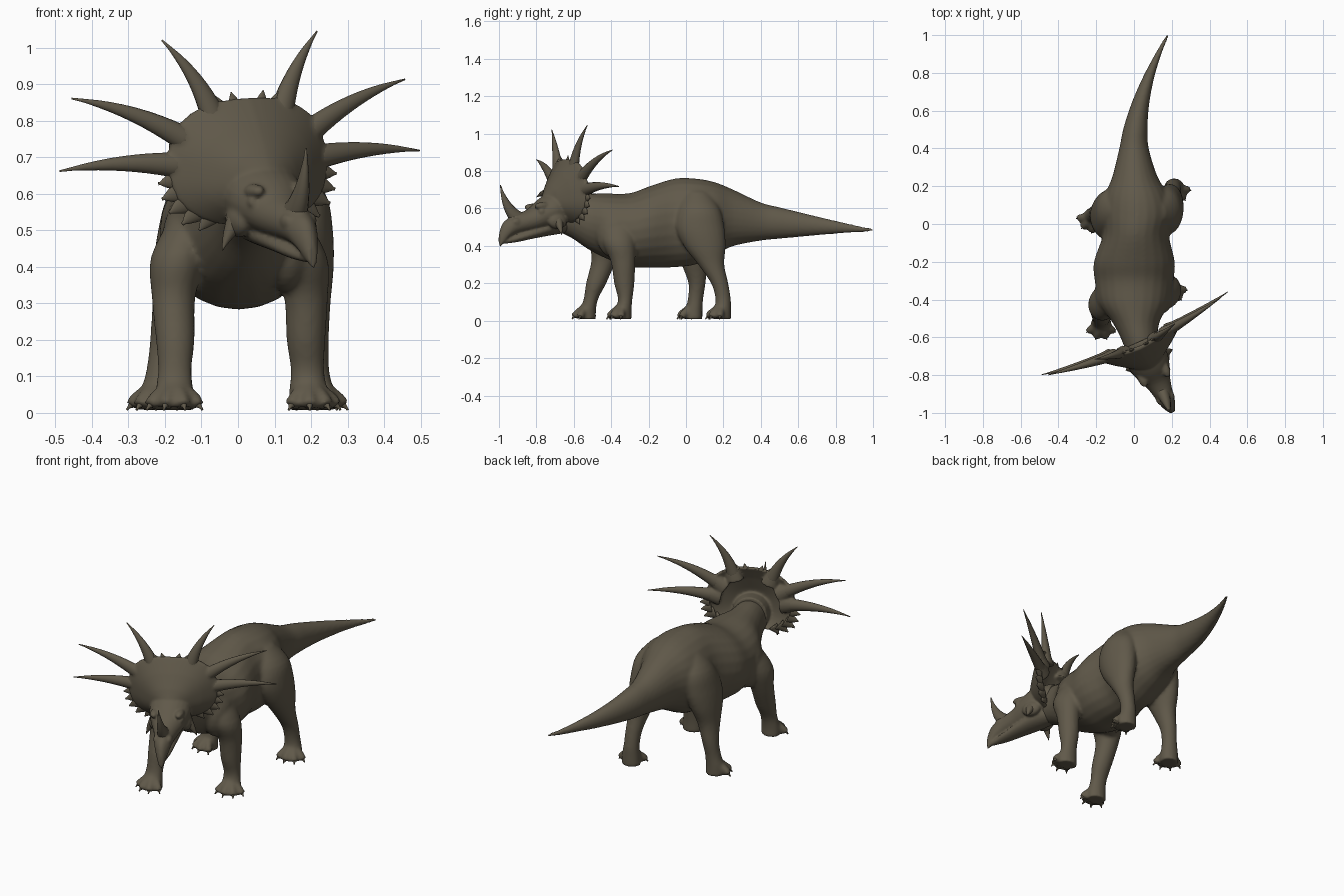
import bpy, bmesh, math
from mathutils import Matrix, Vector

old = bpy.data.objects.get("Cube")
if old:
    bpy.data.objects.remove(old, do_unlink=True)

# One olive-brown hide colour
hide = bpy.data.materials.new("olive_brown_hide")
hide.use_nodes = True
COLOUR = (.118, .1, .068, 1)
hide.diffuse_color = COLOUR
shader = hide.node_tree.nodes["Principled BSDF"]
shader.inputs["Base Color"].default_value = COLOUR
shader.inputs["Roughness"].default_value = .8


def smooth_path(keys, steps=4):
    """Catmull-Rom interpolation of tuples of any length."""
    out = []
    for i in range(len(keys) - 1):
        quad = [keys[max(i - 1, 0)], keys[i], keys[i + 1], keys[min(i + 2, len(keys) - 1)]]
        for k in range(steps):
            t = k / steps
            out.append([b + t * ((c - a) + t * ((2 * a - 5 * b + 4 * c - d) + t * (3 * (b - c) + d - a))) / 2
                        for a, b, c, d in zip(*quad)])
    return out + [list(keys[-1])]


def skin(bm, rings):
    """Joins closed rings of points into a capped tube."""
    loops = [[bm.verts.new(point) for point in ring] for ring in rings]
    count = len(loops[0])
    for a, b in zip(loops, loops[1:]):
        for i in range(count):
            j = (i + 1) % count
            bm.faces.new((a[i], a[j], b[j], b[i]))
    bm.faces.new(loops[0][::-1])
    bm.faces.new(loops[-1])


def oval(centre, a, b, count=24):
    angles = [i * math.tau / count for i in range(count)]
    return [Vector(centre) + a * math.cos(t) + b * math.sin(t) for t in angles]


def loft(bm, keys, depth_axis=Vector((0, 0, 1))):
    """Keys are x, y, z, half width along x and half depth along the depth axis."""
    skin(bm, [oval((x, y, z), Vector((max(w, .002), 0, 0)), depth_axis * max(d, .002))
              for x, y, z, w, d in smooth_path(keys)])


def horn(bm, base, mid, tip, radius, flat=1, end=.06):
    """Tapered spike that bends through a middle control point."""
    p, q, r = Vector(base), Vector(mid), Vector(tip)
    rings = []
    for i in range(11):
        t = i / 10
        point = p * (1 - t) ** 2 + q * 2 * t * (1 - t) + r * t * t
        tangent = ((q - p) * (1 - t) + (r - q) * t).normalized()
        side = tangent.cross(Vector((0, 1, .01))).normalized()
        size = radius * max((1 - t) ** .85, end)
        rings.append(oval(point, side * size, tangent.cross(side) * size * flat, 14))
    skin(bm, rings)


def ball(bm, centre, size):
    bmesh.ops.create_uvsphere(bm, u_segments=20, v_segments=12, radius=1,
                              matrix=Matrix.Translation(centre) @ Matrix.Diagonal((*size, 1)))


def finish(name, bm, voxel=None):
    """Makes the object; a voxel size blends overlapping parts into one skin."""
    bmesh.ops.recalc_face_normals(bm, faces=bm.faces)
    for face in bm.faces:
        face.smooth = True
    mesh = bpy.data.meshes.new(name)
    bm.to_mesh(mesh)
    bm.free()
    mesh.materials.append(hide)
    obj = bpy.data.objects.new(name, mesh)
    bpy.context.collection.objects.link(obj)
    if voxel:
        blend = obj.modifiers.new("blend_parts", "REMESH")
        blend.mode = "VOXEL"
        blend.voxel_size = voxel
        blend.use_smooth_shade = True
        soft = obj.modifiers.new("soften", "SMOOTH")
        soft.iterations = 4


# Neck and torso, then the tail as a bending taper
body = bmesh.new()
spine = [(.045, -.72, .58, .075, .09), (.03, -.62, .565, .093, .118), (.01, -.52, .53, .125, .15),
         (0, -.42, .505, .186, .175), (0, -.3, .485, .208, .197), (.002, -.2, .5, .214, .217),
         (.01, -.06, .523, .176, .237), (.02, .05, .53, .19, .23), (.015, .15, .545, .17, .197),
         (.005, .25, .55, .12, .152)]
for i in range(7):
    t = i / 6
    thin = (1 - t) ** 1.15
    spine.append((.18 * t ** 1.8, .4 + .603 * t, .53 - .046 * t, .008 + .07 * thin, .008 + .094 * thin))
loft(body, spine)

# Legs: level rings from shoulder or hip to sole, swung into mid-stride
FRONT = [(.12, -.36, .56, .05, .08), (.168, -.36, .43, .075, .09), (.186, -.337, .32, .06, .066),
         (.186, -.33, .2, .053, .054), (.19, -.325, .12, .046, .039), (.192, -.333, .06, .052, .042),
         (.192, -.335, .008, .054, .044)]
HIND = [(.09, .06, .69, .05, .06), (.135, .07, .6, .08, .11), (.155, .075, .5, .082, .13),
        (.17, .1, .4, .072, .112), (.18, .135, .3, .056, .07), (.19, .18, .2, .044, .046),
        (.195, .198, .12, .042, .041), (.2, .196, .06, .05, .045), (.2, .194, .008, .052, .047)]
claws = bmesh.new()
# Ring keys, side, forward swing, sideways shift of the hip, foot and turn of the toes
for keys, side, swing, hip, foot, turn in ((FRONT, 1, 0, 0, 0, 22), (FRONT, -1, .19, 0, .018, 0),
                                           (HIND, 1, 0, .025, .012, 22), (HIND, -1, .153, .025, -.015, -25)):
    leg = []
    for x, y, z, w, d in keys:
        t = max(0, min(1, (.58 - z) / .48))
        leg.append((side * x + hip * (1 - t) + foot * t, y - swing * t, z, w, d))
    loft(body, leg, Vector((0, 1, 0)))
    sole = Vector((leg[-1][0], leg[-1][1], 0))
    up = Vector((0, 0, 1))
    # Splayed toes with blunt claws
    for spread in (-58, -19, 19, 58):
        a = math.radians(spread + turn)
        way = Vector((math.sin(a), -math.cos(a), 0))
        horn(body, sole + up * .07, sole + way * .045 + up * .062, sole + way * .078 + up * .02, .034, end=.6)
        horn(claws, sole + way * .058 + up * .027, sole + way * .078 + up * .027,
             sole + way * .09 + up * .008, .017, end=.2)
# Shoulder muscles
for side in (-1, 1):
    ball(body, (side * .135, -.37, .46), (.075, .11, .13))
finish("body_and_legs", body, .0095)
finish("toe_claws", claws)

# Head parts are built facing -y, then turned and tilted onto the neck
POSE = (Matrix.Translation((.042, -.66, .66)) @ Matrix.Rotation(math.radians(24), 4, "Z")
        @ Matrix.Rotation(math.radians(-3), 4, "Y") @ Matrix.Translation((0, 0, -.66)))

head = bmesh.new()
# Skull with hooked upper beak
loft(head, [(0, .04, .6, .09, .1), (0, -.06, .59, .11, .1), (0, -.13, .57, .097, .085),
            (0, -.2, .537, .068, .062), (0, -.27, .517, .05, .052), (0, -.32, .495, .04, .052),
            (0, -.355, .463, .025, .054), (0, -.375, .428, .012, .036)])
# Lower jaw
loft(head, [(0, .02, .52, .06, .05), (0, -.08, .5, .068, .045), (0, -.18, .468, .052, .03),
            (0, -.27, .442, .036, .022), (0, -.345, .422, .014, .011)])


def rim_point(degrees):
    """Point on the rounded shield outline, measured from the crest."""
    s, c = math.sin(math.radians(degrees)), math.cos(math.radians(degrees))
    height = .182 if c > 0 else .165
    return Vector((math.copysign(.235 * abs(s) ** .8, s), .03 * abs(s),
                   .68 + math.copysign(height * abs(c) ** .8, c)))


# Neck frill: outline grown from the brow, then closed again at the back
brow = Vector((0, -.13, .625))
rim = [rim_point(i * 6) for i in range(60)]
sizes = (.1, .4, .7, .9, 1)
shell = [(t, 0) for t in sizes] + [(t, .022 + .05 * (1 - t)) for t in reversed(sizes)]
skin(head, [[brow.lerp(p, t) + Vector((0, back - .01 * math.sin(math.pi * t), 0)) for p in rim]
            for t, back in shell])

spikes = bmesh.new()
# Nose horn with a broad root
horn(head, (0, -.235, .52), (0, -.3, .56), (0, -.34, .64), .045, 1.2)
horn(spikes, (0, -.25, .535), (0, -.335, .59), (0, -.362, .725), .036, 1.25)
# Base, bend and tip of the long frill spikes
LONG = (((.098, .022, .8), (.135, .025, .93), (.233, .05, 1.033)),
        ((.165, .03, .745), (.32, .045, .85), (.5, .075, .887)),
        ((.185, .038, .685), (.36, .055, .715), (.54, .09, .69)))
for side in (-1, 1):
    # Brow ridge, eye, nostril bulge and cheek
    ball(head, (side * .066, -.145, .61), (.024, .05, .02))
    ball(head, (side * .077, -.155, .58), (.014, .02, .016))
    ball(head, (side * .035, -.285, .525), (.016, .03, .022))
    ball(head, (side * .083, -.07, .53), (.032, .055, .045))
    for points in LONG:
        base, bend, tip = [Vector((side * x, y, z)) for x, y, z in points]
        horn(spikes, base, bend, tip, .037, .8)
        # Flared root that blends each spike into the frill
        horn(head, base.lerp(bend, -.15), base.lerp(bend, .4), base.lerp(bend, .85), .05, .75)
    # Cheek spike
    horn(spikes, (side * .085, -.07, .535), (side * .115, -.07, .5), (side * .135, -.07, .452), .03)
    # Small points along the lower frill edge and on the crest
    for degrees, size in ((98, 1), (110, 1.1), (123, 1.2), (137, 1.2), (150, 1), (7, .6), (17, .6)):
        edge = rim_point(side * degrees) + Vector((0, .012, 0))
        out = Vector((edge.x, 0, edge.z - .68)).normalized() * size
        horn(spikes, edge - out * .018, edge + out * .012, edge + out * .034, .029 * size, .5, .15)
for name, bm, voxel in (("head_and_frill", head, .0065), ("horns_and_spikes", spikes, None)):
    bmesh.ops.transform(bm, matrix=POSE, verts=bm.verts)
    finish(name, bm, voxel)
